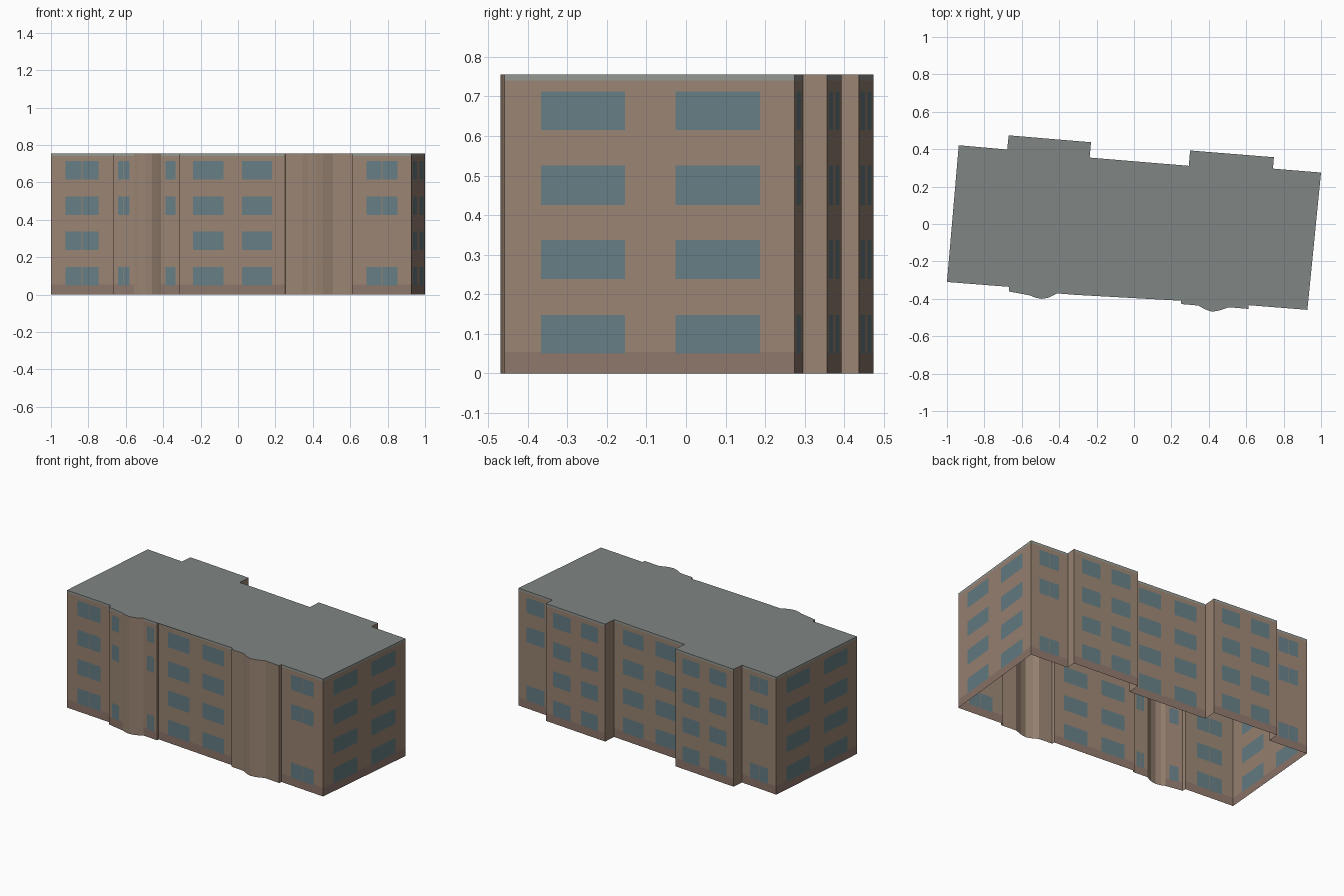
import bpy
import bmesh

if "Cube" in bpy.data.objects:
    bpy.data.objects.remove(bpy.data.objects["Cube"])

HEIGHT, BASE_TOP, CORNICE = 0.755, 0.054, 0.74
FLOORS = [(0.05, 0.148), (0.238, 0.337), (0.426, 0.525), (0.615, 0.713)]

# Window layouts as fractions of the wall length
WIDE = [(0.125, 0.415), (0.59, 0.88)]
PAIR = [(0.235, 0.494), (0.506, 0.765)]
ALL, SKIP = (0, 1, 2, 3), (0, 2, 3)

# Footprint, counter-clockwise from front left:
# corner x, y, windows on the wall that starts there (None = plain), floors
PLAN = [
    (-1.0, -0.31, PAIR, ALL),
    # left front bay with bowed middle
    (-0.668, -0.336, None, ALL),
    (-0.667, -0.361, PAIR, SKIP),
    (-0.555, -0.382, None, ALL),
    (-0.53, -0.393, None, ALL),
    (-0.495, -0.400, None, ALL),
    (-0.46, -0.395, None, ALL),
    (-0.43, -0.381, None, ALL),
    (-0.412, -0.371, PAIR, SKIP),
    (-0.311, -0.379, None, ALL),
    (-0.31, -0.363, WIDE, ALL),
    # right front bay, plain
    (0.25, -0.410, None, ALL),
    (0.253, -0.428, None, ALL),
    (0.345, -0.436, None, ALL),
    (0.375, -0.454, None, ALL),
    (0.415, -0.469, None, ALL),
    (0.455, -0.463, None, ALL),
    (0.507, -0.445, None, ALL),
    (0.611, -0.454, None, ALL),
    (0.613, -0.434, PAIR, SKIP),
    # right end
    (0.927, -0.459, WIDE, ALL),
    # back with two projecting blocks
    (1.0, 0.275, PAIR, SKIP),
    (0.743, 0.296, None, ALL),
    (0.748, 0.357, WIDE, ALL),
    (0.30, 0.393, None, ALL),
    (0.293, 0.311, WIDE, ALL),
    (-0.237, 0.355, None, ALL),
    (-0.23, 0.437, WIDE, ALL),
    (-0.67, 0.474, None, ALL),
    (-0.678, 0.398, PAIR, SKIP),
    # left end
    (-0.937, 0.421, WIDE, ALL),
]

COLORS = {
    "walls": (0.32, 0.23, 0.17, 1),
    "windows": (0.13, 0.205, 0.23, 1),
    "base_band": (0.265, 0.18, 0.145, 1),
    "cornice_band": (0.30, 0.31, 0.28, 1),
    "roof": (0.215, 0.24, 0.23, 1),
}
parts = {name: bmesh.new() for name in COLORS}


def quad(part, p, q, s0, s1, z0, z1):
    """Upright rectangle on the wall p-q between fractions s0 and s1."""
    bm = parts[part]
    a, b = [(p[0] + (q[0] - p[0]) * s, p[1] + (q[1] - p[1]) * s) for s in (s0, s1)]
    bm.faces.new([bm.verts.new(v) for v in
                  ((*a, z0), (*b, z0), (*b, z1), (*a, z1))])


def wall(p, q, windows, floors):
    """Wall split into a grid of cells, each cell given to its part."""
    levels = [FLOORS[i] for i in floors]
    cols = sorted({0, 1, *(s for w in windows for s in w)})
    rows = sorted({0, BASE_TOP, CORNICE, HEIGHT, *(z for f in levels for z in f)})
    for s0, s1 in zip(cols, cols[1:]):
        for z0, z1 in zip(rows, rows[1:]):
            s, z = (s0 + s1) / 2, (z0 + z1) / 2
            glazed = (any(a < s < b for a, b in windows)
                      and any(a < z < b for a, b in levels))
            part = ("windows" if glazed else "base_band" if z < BASE_TOP
                    else "cornice_band" if z > CORNICE else "walls")
            quad(part, p, q, s0, s1, z0, z1)


# Walls all the way round, open underneath
for i, (x, y, windows, floors) in enumerate(PLAN):
    p, q = (x, y), PLAN[(i + 1) % len(PLAN)][:2]
    if windows:
        wall(p, q, windows, floors)
    else:
        quad("walls", p, q, 0, 1, 0, HEIGHT)

# Flat roof
roof = parts["roof"]
roof.faces.new([roof.verts.new((c[0], c[1], HEIGHT)) for c in PLAN])
bmesh.ops.triangulate(roof, faces=roof.faces[:])

# One object and colour per part
for name, bm in parts.items():
    bmesh.ops.remove_doubles(bm, verts=bm.verts[:], dist=1e-5)
    mesh = bpy.data.meshes.new(name)
    bm.to_mesh(mesh)
    bm.free()
    mat = bpy.data.materials.new(name + "_colour")
    mat.diffuse_color = COLORS[name]
    mat.use_nodes = True
    mat.node_tree.nodes["Principled BSDF"].inputs["Base Color"].default_value = mat.diffuse_color
    mesh.materials.append(mat)
    bpy.context.collection.objects.link(bpy.data.objects.new(name, mesh))
